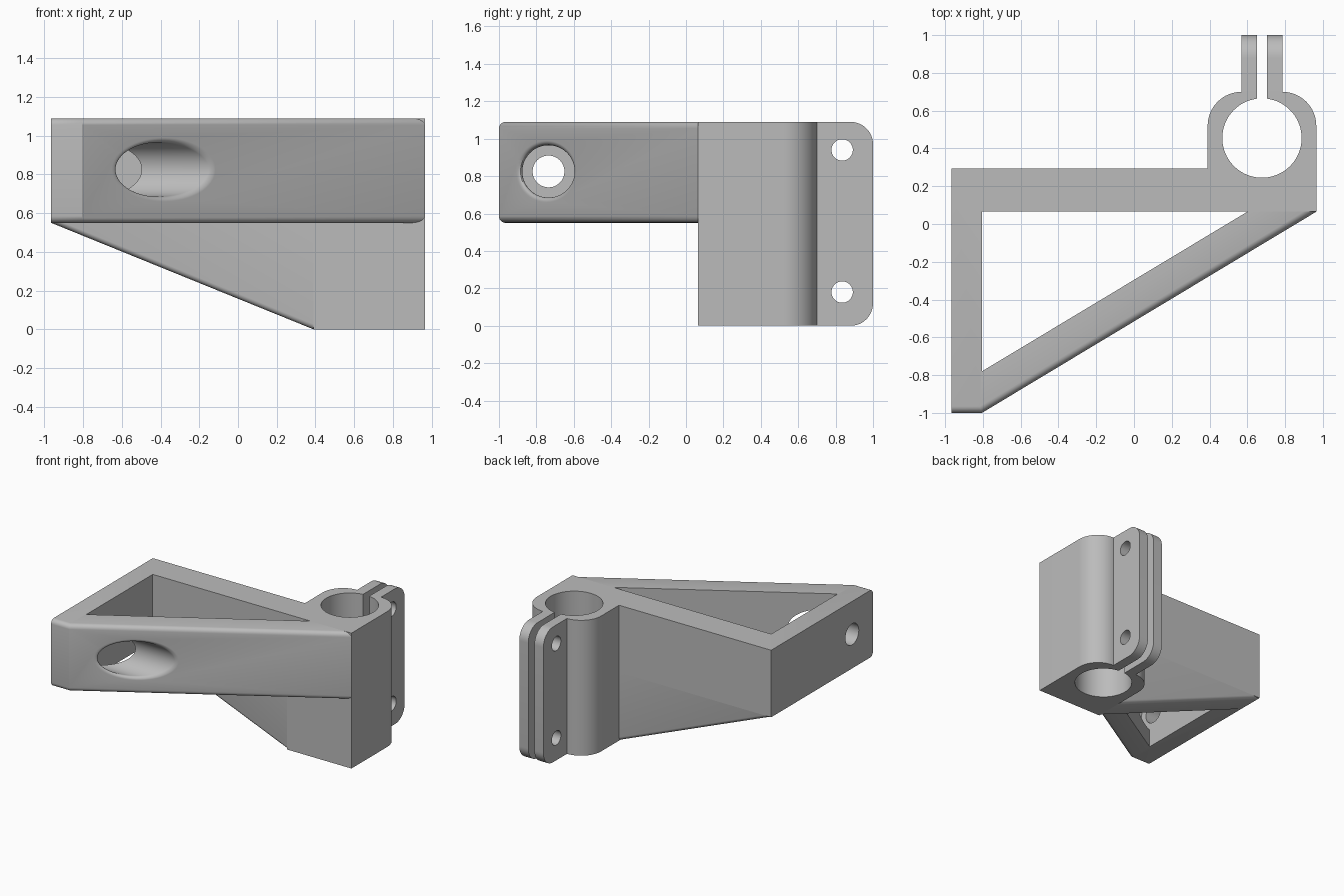
import bpy, bmesh
from math import pi, cos, sin, radians, asin
from mathutils import Vector

cube = bpy.data.objects.get("Cube")
if cube:
    bpy.data.objects.remove(cube, do_unlink=True)

TOP, MID = 1.09, 0.55           # top of everything, underside of frame
LEFT, RIGHT = -0.965, 0.965
WALL_F, WALL_B = 0.065, 0.295   # front and back of the rear wall

grey = bpy.data.materials.new("plain grey")
grey.use_nodes = True
colour = (0.5, 0.5, 0.5, 1)
grey.diffuse_color = colour
grey.node_tree.nodes["Principled BSDF"].inputs["Base Color"].default_value = colour

PLACE = {"x": lambda u, v, w: (w, u, v),
         "y": lambda u, v, w: (u, w, v),
         "z": lambda u, v, w: (u, v, w)}


def arc(cx, cy, r, a0, a1, n):
    """Points along an arc, angles in radians."""
    return [(cx + r * cos(a0 + (a1 - a0) * i / n),
             cy + r * sin(a0 + (a1 - a0) * i / n)) for i in range(n + 1)]


def prism(name, outline, lo, hi, axis):
    """Extrude a 2D outline between lo and hi along an axis."""
    bm = bmesh.new()
    face = bm.faces.new([bm.verts.new(PLACE[axis](u, v, lo)) for u, v in outline])
    ext = bmesh.ops.extrude_face_region(bm, geom=[face])
    shift = Vector(PLACE[axis](0, 0, hi - lo))
    bmesh.ops.translate(bm, vec=shift,
                        verts=[g for g in ext["geom"] if isinstance(g, bmesh.types.BMVert)])
    bmesh.ops.recalc_face_normals(bm, faces=bm.faces)
    mesh = bpy.data.meshes.new(name)
    bm.to_mesh(mesh)
    bm.free()
    mesh.materials.append(grey)
    obj = bpy.data.objects.new(name, mesh)
    bpy.context.scene.collection.objects.link(obj)
    return obj


def round_edges(obj, size, segments, rule, kind="OFFSET"):
    """Bevel the edges for which rule(a, b) holds."""
    bm = bmesh.new()
    bm.from_mesh(obj.data)
    edges = [e for e in bm.edges if rule(e.verts[0].co, e.verts[1].co)]
    bmesh.ops.bevel(bm, geom=edges, offset=size, offset_type=kind, segments=segments,
                    profile=0.5, affect="EDGES", clamp_overlap=False)
    bm.to_mesh(obj.data)
    bm.free()


def drill(obj, y, z, r, x0, x1):
    """Cut a round hole along x."""
    cutter = prism("hole_cutter", arc(y, z, r, 0, 2 * pi, 64)[:-1], x0, x1, "x")
    cutter.hide_render = True
    mod = obj.modifiers.new("hole", "BOOLEAN")
    mod.operation, mod.solver, mod.object = "DIFFERENCE", "EXACT", cutter
    bpy.context.view_layer.update()
    done = obj.evaluated_get(bpy.context.evaluated_depsgraph_get())
    mesh = bpy.data.meshes.new_from_object(done)
    obj.modifiers.clear()
    obj.data = mesh
    bpy.data.objects.remove(cutter, do_unlink=True)


# Triangular frame, open in the middle
frame = prism("triangular_frame", [
    (LEFT, WALL_B), (LEFT, -1), (-0.805, -1), (RIGHT, WALL_F), (0.6, WALL_F),
    (-0.805, -0.78), (-0.805, WALL_F), (0.39, WALL_F), (0.39, WALL_B)], MID, TOP, "z")
slope = (WALL_F + 1) / (RIGHT + 0.805)


def on_front(p):
    return abs(p.y + 1) < 1e-3 or on_slant(p)


def on_slant(p):
    return abs(p.y + 1 - slope * (p.x + 0.805)) < 1e-3


round_edges(frame, 0.035, 5,
            lambda a, b: on_front(a) and on_front(b) and abs(a.z - b.z) < 1e-4)

# Pass-through hole in the left bar, wider bore through the slanted bar
HOLE_Y, HOLE_Z = -0.735, 0.825
drill(frame, HOLE_Y, HOLE_Z, 0.085, -1.1, -0.7)
drill(frame, HOLE_Y, HOLE_Z, 0.14, -0.804, 0.2)


def on_rim(p):
    return on_slant(p) and abs(((p.y - HOLE_Y) ** 2 + (p.z - HOLE_Z) ** 2) ** 0.5 - 0.14) < 2e-3


round_edges(frame, 0.035, 8, lambda a, b: on_rim(a) and on_rim(b), "WIDTH")

# Tapered web under the rear bar
web = prism("tapered_web", [(LEFT, MID), (0.39, 0), (0.39, MID)], WALL_F, WALL_B, "y")
round_edges(web, 0.025, 5,
            lambda a, b: abs(a.y - b.y) < 1e-4 and abs(a.x - b.x) > 1 and abs(a.z - b.z) > 0.1)

# Clamp column with a bore that opens into the slot
CX, CY, BORE = 0.6775, 0.455, 0.21
SLOT, TAB, BACK, R = 0.0275, 0.1075, 0.70, 0.18
half = asin(SLOT / BORE)
outline = [(0.39, WALL_F), (RIGHT, WALL_F)]
outline += arc(RIGHT - R, BACK - R, R, 0, pi / 2, 16)
outline += [(CX + SLOT, BACK)]
outline += arc(CX, CY, BORE, pi / 2 - half, pi / 2 + half - 2 * pi, 72)
outline += [(CX - SLOT, BACK)]
outline += arc(0.39 + R, BACK - R, R, pi / 2, pi, 16)
prism("clamp_column", outline, 0, TOP, "z")

# Two bolt tabs with rounded corners
CORNER = 0.12
tab_outline = [(BACK, TOP), (BACK, 0)]
tab_outline += arc(1 - CORNER, CORNER, CORNER, -pi / 2, 0, 12)
tab_outline += arc(1 - CORNER, TOP - CORNER, CORNER, 0, pi / 2, 12)
for side, name in ((1, "left_tab"), (-1, "right_tab")):
    inner, outer = CX + side * SLOT, CX + side * TAB
    tab = prism(name, tab_outline, min(inner, outer), max(inner, outer), "x")
    for z in (0.18, 0.94):
        drill(tab, 0.835, z, 0.057, 0.5, 0.9)

# Smooth the round faces, keep the corners crisp
for obj in bpy.context.scene.objects:
    obj.select_set(obj.type == "MESH")
bpy.context.view_layer.objects.active = frame
bpy.ops.object.shade_smooth_by_angle(angle=radians(30))
